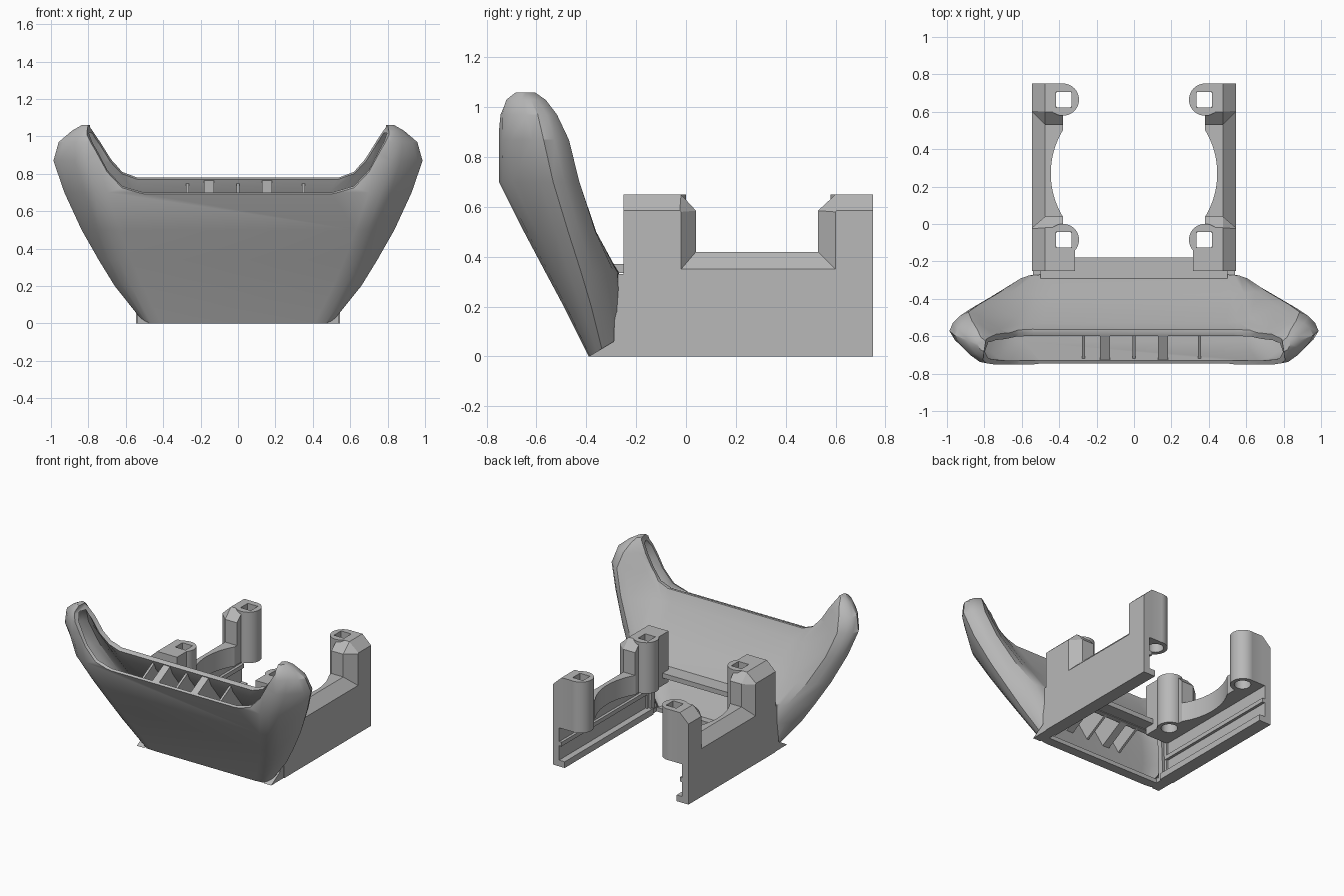
import bpy, bmesh, math
from mathutils import Vector

if "Cube" in bpy.data.objects:
    bpy.data.objects.remove(bpy.data.objects["Cube"], do_unlink=True)

grey = bpy.data.materials.new("plain grey")
grey.use_nodes = True
grey.diffuse_color = (0.48, 0.48, 0.48, 1)
grey.node_tree.nodes["Principled BSDF"].inputs["Base Color"].default_value = (0.48, 0.48, 0.48, 1)


def loft(name, rings):
    """Closed solid through rings of equal point count."""
    bm = bmesh.new()
    loops = [[bm.verts.new(p) for p in r] for r in rings]
    n = len(rings[0])
    for a, b in zip(loops, loops[1:]):
        for i in range(n):
            j = (i + 1) % n
            bm.faces.new((a[i], a[j], b[j], b[i]))
    bm.faces.new(loops[0])
    bm.faces.new(loops[-1])
    bmesh.ops.recalc_face_normals(bm, faces=bm.faces)
    me = bpy.data.meshes.new(name)
    bm.to_mesh(me)
    bm.free()
    me.materials.append(grey)
    ob = bpy.data.objects.new(name, me)
    bpy.context.collection.objects.link(ob)
    return ob


def box(name, x0, x1, y0, y1, z0, z1):
    return loft(name, [[(x0, y0, z), (x1, y0, z), (x1, y1, z), (x0, y1, z)] for z in (z0, z1)])


def cylinder(name, x, y, r, z0, z1, n=48):
    arc = [(x + r * math.cos(math.tau * i / n), y + r * math.sin(math.tau * i / n)) for i in range(n)]
    return loft(name, [[(px, py, z) for px, py in arc] for z in (z0, z1)])


def combine(ob, other, op):
    """Apply a boolean and remove the helper."""
    other.hide_render = True
    m = ob.modifiers.new(op, 'BOOLEAN')
    m.operation, m.solver, m.object = op, 'EXACT', other
    bpy.context.view_layer.objects.active = ob
    bpy.ops.object.modifier_apply(modifier=m.name)
    bpy.data.objects.remove(other, do_unlink=True)


def smooth(ob, angle=30):
    bpy.ops.object.select_all(action='DESELECT')
    ob.select_set(True)
    bpy.context.view_layer.objects.active = ob
    bpy.ops.object.shade_smooth_by_angle(angle=math.radians(angle))


# Duct slices: z, front y, front half-width, widest x and y, rear corner x and y, rear middle x and y
SLICES = [
    (0.00, -.39, .48, .50, -.33, .50, -.27, .46, -.25),
    (0.20, -.49, .58, .68, -.38, .54, -.27, .47, -.26),
    (0.34, -.565, .64, .77, -.42, .60, -.28, .50, -.27),
    (0.50, -.65, .70, .86, -.47, .72, -.35, .52, -.38),
    (0.70, -.75, .77, .95, -.53, .83, -.41, .56, -.53),
    (0.87, -.75, .82, 1.01, -.57, .89, -.45, .66, -.60),
    (0.97, -.75, .83, .98, -.59, .87, -.50, .72, -.61),
    (1.03, -.73, .82, .90, -.62, .84, -.55, .76, -.63),
    (1.06, -.69, .81, .84, -.64, .82, -.60, .78, -.64),
]


def duct_ring(s, t, z):
    """One slice shrunk by wall thickness t, with rounded corners."""
    _, yf, wf, wm, ym, wr, yr, wi, yc = s
    half = [(wf - t, yf + t * .5), (wm - t * 1.2, ym), (wr - t, yr - t), (wi, yc - t)]
    pts = [Vector(p) for p in half] + [Vector((-x, y)) for x, y in reversed(half)]
    out = []
    for i, p in enumerate(pts):
        a, b = pts[i - 1] - p, pts[(i + 1) % len(pts)] - p
        a = p + a.normalized() * min(.07, a.length * .35)
        b = p + b.normalized() * min(.07, b.length * .35)
        out += [a, (a + 2 * p + b) / 4, b]
    return [(q.x, q.y, z) for q in out]


# Hollow flared duct
duct = loft("duct", [duct_ring(s, 0, s[0]) for s in SLICES])
cavity = loft("cavity", [duct_ring(s, .04, s[0] * .96 + .03) for s in SLICES[:-1]])
combine(duct, cavity, 'DIFFERENCE')

# U-shaped mouth cut between the front lip and the rear lip
front_u = [(.5, .69), (.62, .725), (.7, .81), (.76, .92), (.81, 1.0), (.82, 1.2)]
rear_u = [(.54, .78), (.62, .81), (.68, .88), (.74, .98), (.785, 1.06), (.79, 1.2)]
rings = []
for y, u in ((-.95, front_u), (-.75, front_u), (-.58, rear_u), (-.2, rear_u)):
    rings.append([(x, y, z) for x, z in u] + [(-x, y, z) for x, z in reversed(u)])
combine(duct, loft("mouth_cutter", rings), 'DIFFERENCE')

# Intake open to the rear and below
combine(duct, box("intake_cutter", -.46, .46, -.32, -.1, -.1, .33), 'DIFFERENCE')
smooth(duct)

box("duct_top_lip", -.5, .5, -.3, -.18, .335, .37)

# Two broad dividers and three thin vanes inside the duct
for name, x, w, top in (("divider_right", -.155, .027, 0), ("divider_left", .155, .027, 0),
                        ("vane_right", -.27, .008, .02), ("vane_middle", 0, .008, .02),
                        ("vane_left", .35, .008, .02)):
    side = [(-.49, .22), (-.29, .33), (-.535, .70), (-.585, .77 - top), (-.735, .69 - top)]
    loft(name, [[(px, y, z) for y, z in side] for px in (x - w, x + w)])

# Side frames: saddle-shaped rail with two posts, chamfered on the outside
inner = [(-.25, .65), (-.02, .65), (.04, .585), (.04, .42),
         (.53, .42), (.53, .585), (.6, .65), (.75, .65)]
outer = [(-.25, .585), (-.025, .585), (-.02, .58), (-.02, .35),
         (.6, .35), (.6, .58), (.605, .585), (.75, .585)]
BASE = .28
for s, side in ((1, "left"), (-1, "right")):
    sections = []
    for x, prof in ((.38, inner), (.475, inner), (.545, outer)):
        sections.append([(s * x, y, z) for y, z in prof + [(.75, BASE), (-.25, BASE)]])
    frame = loft(side + "_frame", sections)
    combine(frame, cylinder("fan_cutter", 0, .27, .445, .1, .9, 96), 'DIFFERENCE')
    for y in (-.085, .665):
        combine(frame, cylinder("post", s * .38, y, .086, BASE, .65), 'UNION')
    x0, x1 = sorted((s * .315, s * .42))
    combine(frame, box("front_block", x0, x1, -.25, -.11, BASE, .65), 'UNION')
    # Square nut pockets above round screw holes
    for y in (-.085, .665):
        x = s * .375
        combine(frame, box("nut_cutter", x - .041, x + .041, y - .041, y + .041, .42, .8), 'DIFFERENCE')
        combine(frame, cylinder("screw_cutter", x, y, .055, .1, .43, 24), 'DIFFERENCE')
    # Thin lower wall with a foot rail and a small guide ridge
    for part, a, b, y0, z0, z1 in (("wall", .495, .545, -.25, 0, .32),
                                   ("foot_rail", .45, .5, -.27, 0, .045),
                                   ("guide_ridge", .475, .5, -.25, .15, .18)):
        x0, x1 = sorted((s * a, s * b))
        box(side + "_" + part, x0, x1, y0, .75, z0, z1)
    # Wedge joining the wall to the duct
    loft(side + "_joint", [[(s * x, -.39, 0), (s * x, -.24, 0), (s * x, -.24, .33), (s * x, -.28, .33),
                            (s * x, -.29, .06)] for x in (.48, .54)])
    smooth(frame, 25)
